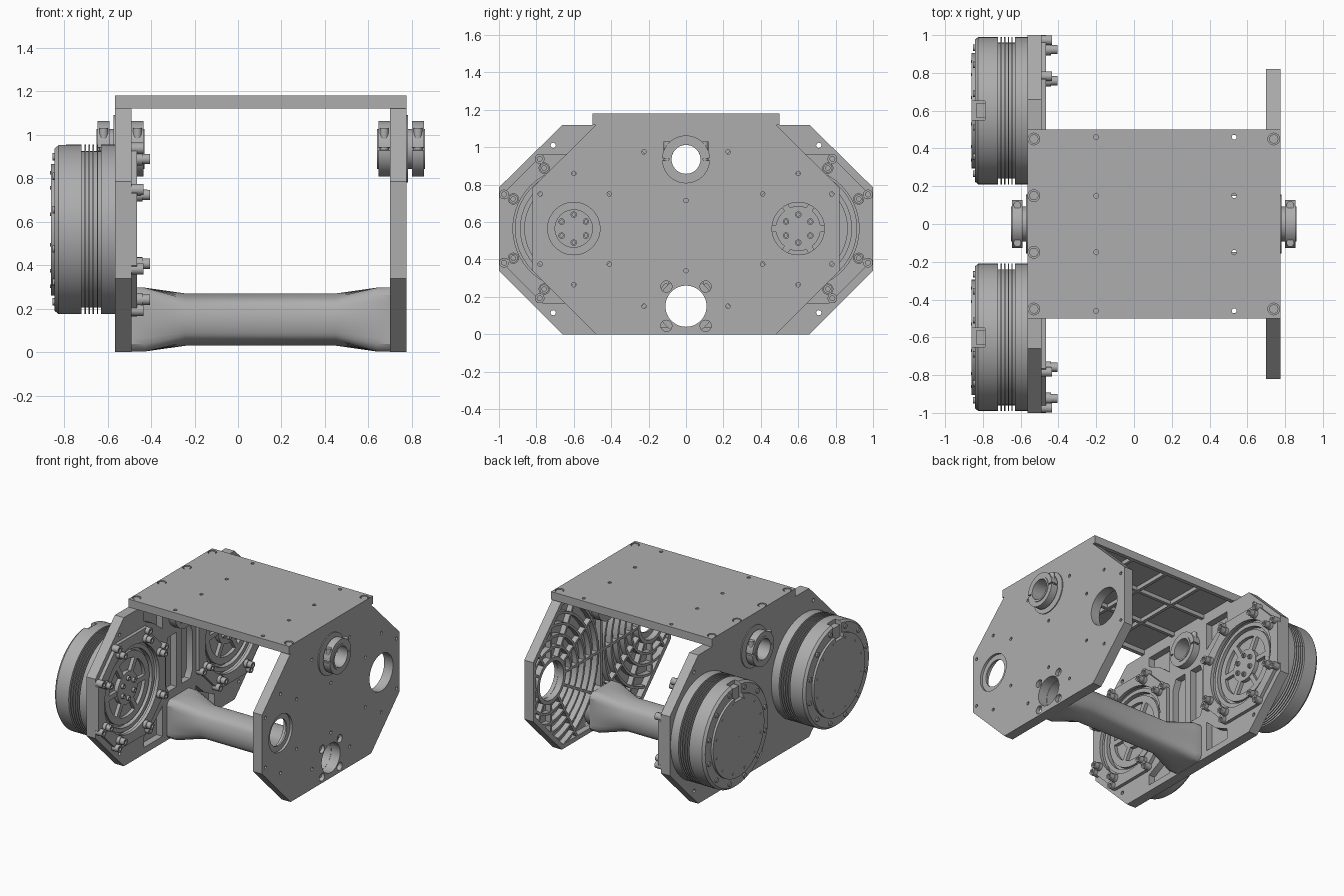
import bpy, bmesh, math
from mathutils import Matrix, Vector

if "Cube" in bpy.data.objects:
    bpy.data.objects.remove(bpy.data.objects["Cube"])

TAU = 2 * math.pi
gray = bpy.data.materials.new("machined gray")
gray.diffuse_color = (0.42, 0.42, 0.42, 1)
gray.use_nodes = True
gray.node_tree.nodes["Principled BSDF"].inputs["Base Color"].default_value = gray.diffuse_color


def finish(bm, name):
    bmesh.ops.recalc_face_normals(bm, faces=bm.faces)
    me = bpy.data.meshes.new(name)
    bm.to_mesh(me)
    bm.free()
    ob = bpy.data.objects.new(name, me)
    bpy.context.collection.objects.link(ob)
    return ob


def revolve(bm, prof, cy, cz, seg=64, a0=0.0, a1=TAU):
    """Turn a closed (x, r) profile around an x-parallel axis."""
    full = a1 - a0 > TAU - 1e-4
    rings = []
    for i in range(seg if full else seg + 1):
        a = a0 + (a1 - a0) * i / seg
        rings.append([bm.verts.new((x, cy + r * math.cos(a), cz + r * math.sin(a))) for x, r in prof])
    n = len(prof)
    for i in range(seg):
        p, q = rings[i], rings[(i + 1) % len(rings)]
        for j in range(n):
            bm.faces.new((p[j], p[(j + 1) % n], q[(j + 1) % n], q[j]))
    if not full:
        bm.faces.new(rings[0])
        bm.faces.new(rings[-1])


def ring(bm, x0, x1, r0, r1, cy, cz, seg=64, a0=0.0, a1=TAU):
    revolve(bm, [(x0, r0), (x1, r0), (x1, r1), (x0, r1)], cy, cz, seg, a0, a1)


def prism(bm, pts, x0, x1):
    a, b = [[bm.verts.new((x, y, z)) for y, z in pts] for x in (x0, x1)]
    bm.faces.new(a)
    bm.faces.new(b)
    for i in range(len(pts)):
        j = (i + 1) % len(pts)
        bm.faces.new((a[i], a[j], b[j], b[i]))


def disc(bm, x0, x1, r, cy, cz, seg=32, turn=0.0):
    prism(bm, [(cy + r * math.cos(TAU * i / seg + turn), cz + r * math.sin(TAU * i / seg + turn))
               for i in range(seg)], x0, x1)


def box(bm, x0, x1, y0, y1, z0, z1):
    prism(bm, [(y0, z0), (y1, z0), (y1, z1), (y0, z1)], x0, x1)


def rod(bm, x, y, z0, z1, r, seg=20):
    bmesh.ops.create_cone(bm, cap_ends=True, segments=seg, radius1=r, radius2=r, depth=z1 - z0,
                          matrix=Matrix.Translation((x, y, (z0 + z1) / 2)))


def bolt(bm, x0, x1, r, cy, cz):
    """Cap screw with a hex socket facing +x."""
    disc(bm, x0, x1 - 0.012, r, cy, cz, 16)
    ring(bm, x1 - 0.012, x1, r * 0.5, r, cy, cz, 18)


def cut(ob, build):
    bm = bmesh.new()
    build(bm)
    tool = finish(bm, "cutter")
    tool.hide_render = True
    m = ob.modifiers.new("cut", "BOOLEAN")
    m.object, m.operation, m.solver = tool, "DIFFERENCE", "EXACT"
    bpy.context.view_layer.objects.active = ob
    bpy.ops.object.modifier_apply(modifier=m.name)
    bpy.data.objects.remove(tool)


def outline(w, d=0.0):
    """Chamfered side plate of half width w, inset by d."""
    k = 0.414 * d
    q = [(w - 0.34 - k, 1.12 - d), (w - d, 0.785 - k), (w - d, 0.34 + k), (w - 0.34 - k, d)]
    return q + [(-y, z) for y, z in reversed(q)]


MZ, TZ, CZ = 0.565, 0.15, 0.935      # motor, tube and clamp axis heights

# Right side plate: skin with pocketed inner face
bm = bmesh.new()
prism(bm, outline(0.82), 0.70, 0.775)
plate = finish(bm, "right_side_plate")
cut(plate, lambda b: prism(b, outline(0.82, 0.035), 0.65, 0.745))


def right_holes(b):
    disc(b, 0.6, 0.9, 0.10, -0.6, MZ, 48)
    disc(b, 0.6, 0.9, 0.14, 0.6, MZ, 48)
    disc(b, 0.6, 0.9, 0.11, 0, TZ, 48)
    disc(b, 0.6, 0.9, 0.077, 0, CZ, 48)
    for z in (0.715, 0.34):
        disc(b, 0.6, 0.9, 0.012, 0, z, 12)
    for s in (-1, 1):
        for y, z in ((0.225, 0.975), (0.225, 0.15), (0.41, 0.75), (0.41, 0.375), (0.6, 0.86),
                     (0.6, 0.265), (0.78, 0.75), (0.78, 0.375)):
            disc(b, 0.6, 0.9, 0.012, s * y, z, 12)
        for z in (0.255, 0.045):
            disc(b, 0.74, 0.9, 0.03, s * 0.105, z, 20)


cut(plate, right_holes)
cut(plate, lambda b: disc(b, 0.757, 0.9, 0.14, -0.6, MZ, 48))

# Concentric and radial ribs in the pocket


def inside(y, z, s):
    return (0 < s * y < 0.80 and 0.02 < z < 1.10 and abs(y) + abs(z - 0.5625) < 1.01
            and math.hypot(y, z - TZ) > 0.15 and math.hypot(y, z - CZ) > 0.13)


bm = bmesh.new()
for s in (-1, 1):
    cy = 0.6 * s
    ring(bm, 0.70, 0.75, 0.142, 0.17, cy, MZ, 48)
    for r in (0.24, 0.32, 0.40, 0.48, 0.56):
        run = None
        for i in range(145):
            a = TAU * i / 144 + (math.pi if s > 0 else 0) - math.pi
            ok = i < 144 and inside(cy + r * math.cos(a), MZ + r * math.sin(a), s)
            if ok and run is None:
                run = i
            if not ok and run is not None:
                n = i - 1 - run
                if n > 0:
                    b0 = a - TAU * (n + 1) / 144
                    ring(bm, 0.705, 0.75, r - 0.009, r + 0.009, cy, MZ, n, b0, b0 + TAU * n / 144)
                run = None
    for k in range(12):
        a = TAU * k / 12
        c, t = math.cos(a), math.sin(a)
        r = 0.165
        while inside(cy + (r + 0.01) * c, MZ + (r + 0.01) * t, s):
            r += 0.01
        if r > 0.18:
            prism(bm, [(cy + u * c - v * t, MZ + u * t + v * c) for u, v in
                       ((0.165, -0.009), (r, -0.009), (r, 0.009), (0.165, 0.009))], 0.705, 0.75)
box(bm, 0.705, 0.75, -0.012, 0.012, 0.29, 0.81)
ring(bm, 0.70, 0.75, 0.112, 0.15, 0, TZ, 48)
ring(bm, 0.70, 0.75, 0.079, 0.13, 0, CZ, 48)
finish(bm, "right_plate_ribs")

# Left side plate with motor openings and lightening pockets
bm = bmesh.new()
prism(bm, outline(1.0), -0.565, -0.49)
plate = finish(bm, "left_side_plate")


def left_holes(b):
    disc(b, -0.7, -0.4, 0.11, 0, TZ, 48)
    disc(b, -0.7, -0.4, 0.077, 0, CZ, 48)
    for s in (-1, 1):
        disc(b, -0.7, -0.4, 0.345, 0.6 * s, MZ, 72)
        for z in (1.01, 0.115):
            disc(b, -0.7, -0.4, 0.014, 0.71 * s, z, 12)
        for q in ([(0.03, 0.36), (0.13, 0.36), (0.16, 0.42), (0.16, 0.70), (0.13, 0.77), (0.03, 0.77)],
                  [(0.20, 0.86), (0.30, 0.94), (0.42, 1.0), (0.42, 1.07), (0.20, 1.07)],
                  [(0.20, 0.28), (0.30, 0.19), (0.42, 0.13), (0.42, 0.05), (0.20, 0.05)]):
            prism(b, [(s * y, z) for y, z in q], -0.54, -0.4)


cut(plate, left_holes)

# Octagonal motor mounts, screws, motors
for s, side in ((-1, "front"), (1, "back")):
    cy = 0.6 * s
    bm = bmesh.new()
    disc(bm, -0.49, -0.465, 0.4 / math.cos(math.pi / 8), cy, MZ, 8, math.pi / 8)
    mount = finish(bm, side + "_motor_mount")
    cut(mount, lambda b: disc(b, -0.6, -0.4, 0.325, cy, MZ, 72))

    bm = bmesh.new()
    for k in range(4):
        for d in (-0.33, 0.33):
            a = math.pi / 4 + k * math.pi / 2 + d
            c, t = math.cos(a), math.sin(a)
            bolt(bm, -0.49, -0.435, 0.026, cy + 0.415 * c, MZ + 0.415 * t)
            disc(bm, -0.47, -0.44, 0.03, cy + 0.36 * c, MZ + 0.36 * t, 16)
            bolt(bm, -0.44, -0.405, 0.024, cy + 0.36 * c, MZ + 0.36 * t)
    for k in range(6):
        a = TAU * (k + 0.5) / 6
        bolt(bm, -0.50, -0.483, 0.017, cy + 0.075 * math.cos(a), MZ + 0.075 * math.sin(a))
    finish(bm, side + "_mount_screws")

    # Motor housing with cooling fins and stepped end cap
    prof = [(-0.53, 0.0), (-0.53, 0.34), (-0.565, 0.34), (-0.565, 0.39), (-0.63, 0.39)]
    for i in range(5):
        x = -0.63 - i * 0.019
        prof += [(x, 0.36), (x - 0.013, 0.36), (x - 0.013, 0.39), (x - 0.019, 0.39)]
    prof += [(-0.825, 0.39), (-0.843, 0.375), (-0.843, 0.305), (-0.86, 0.305), (-0.86, 0.0)]
    bm = bmesh.new()
    revolve(bm, [(x, max(r, 0.002)) for x, r in prof], cy, MZ, 96)
    motor = finish(bm, side + "_motor_housing")
    cut(motor, lambda b: box(b, -0.9, -0.79, cy - 0.05, cy + 0.05, MZ + 0.27, MZ + 0.5))

    # Motor output face: rings, spokes, hub, end tabs, connector
    bm = bmesh.new()
    ring(bm, -0.535, -0.495, 0.285, 0.315, cy, MZ)
    ring(bm, -0.535, -0.505, 0.215, 0.265, cy, MZ)
    disc(bm, -0.535, -0.50, 0.12, cy, MZ, 48)
    for k in range(6):
        a = TAU * k / 6
        c, t = math.cos(a), math.sin(a)
        prism(bm, [(cy + u * c - v * t, MZ + u * t + v * c) for u, v in
                   ((0.11, -0.018), (0.22, -0.018), (0.22, 0.018), (0.11, 0.018))], -0.535, -0.505)
    for k in range(12):
        a = TAU * (k + 0.5) / 12
        disc(bm, -0.853, -0.83, 0.017, cy + 0.345 * math.cos(a), MZ + 0.345 * math.sin(a), 12)
        disc(bm, -0.864, -0.85, 0.008, cy + 0.27 * math.cos(a), MZ + 0.27 * math.sin(a), 8)
    box(bm, -0.835, -0.79, cy - 0.04, cy + 0.04, MZ + 0.27, MZ + 0.36)
    finish(bm, side + "_motor_output")

# Cross tube flaring from round to square at both ends
bm = bmesh.new()
N = 48
stations = [(-0.49, 1), (-0.43, 1), (-0.24, 0), (0.45, 0), (0.64, 1), (0.70, 1)]
loops = []
for x, f in stations + [(x, -1) for x, _ in reversed(stations)]:
    loop = []
    for i in range(N):
        a = TAU * i / N
        c, t = math.cos(a), math.sin(a)
        sq = min(0.147 / max(abs(c), abs(t)), 0.19)
        r = 0.11 if f < 0 else 0.12 + f * (sq - 0.12)
        loop.append(bm.verts.new((x, r * c, TZ + r * t)))
    loops.append(loop)
for j, p in enumerate(loops):
    q = loops[(j + 1) % len(loops)]
    for i in range(N):
        bm.faces.new((p[i], p[(i + 1) % N], q[(i + 1) % N], q[i]))
finish(bm, "cross_tube")

# Split clamp collars on each side plate
bm = bmesh.new()
for x0, x1, r in ((0.775, 0.782, 0.155), (-0.572, -0.565, 0.155), (0.64, 0.86, 0.092), (-0.65, -0.43, 0.092)):
    ring(bm, x0, x1, 0.077, r, 0, CZ)
finish(bm, "clamp_sleeves")
bm = bmesh.new()
for x0 in (0.645, 0.80, -0.645, -0.49):
    for h in (0, math.pi):
        ring(bm, x0, x0 + 0.055, 0.09, 0.128, 0, CZ, 32, h + 0.05, h + math.pi - 0.05)
    for y in (-0.1, 0.1):
        rod(bm, x0 + 0.0275, y, 0.89, 1.03, 0.02)
finish(bm, "clamp_collars")

# Top plate: thin skin with holes
bm = bmesh.new()
box(bm, -0.565, 0.775, -0.5, 0.5, 1.155, 1.18)
top = finish(bm, "top_plate")
corners = [(-0.53, y) for y in (-0.45, -0.15, 0.15, 0.45)] + [(0.74, -0.45), (0.74, 0.45)]


def top_holes(b):
    for x in (-0.2, 0.53):
        for y in (-0.46, -0.15, 0.15, 0.46):
            rod(b, x, y, 1.0, 1.3, 0.013, 12)
    for x, y in corners:
        rod(b, x, y, 1.165, 1.3, 0.031, 24)


cut(top, top_holes)
bm = bmesh.new()
for x, y in corners:
    rod(bm, x, y, 1.15, 1.176, 0.024)
finish(bm, "top_screws")

# Top plate rim and underside rib grid
bm = bmesh.new()
for y in (-0.485, 0.485):
    box(bm, -0.565, 0.775, y - 0.015, y + 0.015, 1.12, 1.155)
for x in (-0.5275, 0.7375):
    box(bm, x - 0.0375, x + 0.0375, -0.47, 0.47, 1.12, 1.155)
for y in (-0.16, 0.16):
    box(bm, -0.49, 0.70, y - 0.012, y + 0.012, 1.125, 1.155)
for x in (-0.2, 0.105, 0.41):
    box(bm, x - 0.012, x + 0.012, -0.47, 0.47, 1.125, 1.155)
finish(bm, "top_plate_ribs")

# Shared material and shading
for ob in bpy.data.objects:
    ob.data.materials.clear()
    ob.data.materials.append(gray)
    bpy.ops.object.select_all(action="DESELECT")
    ob.select_set(True)
    bpy.context.view_layer.objects.active = ob
    bpy.ops.object.shade_smooth_by_angle(angle=math.radians(30))
